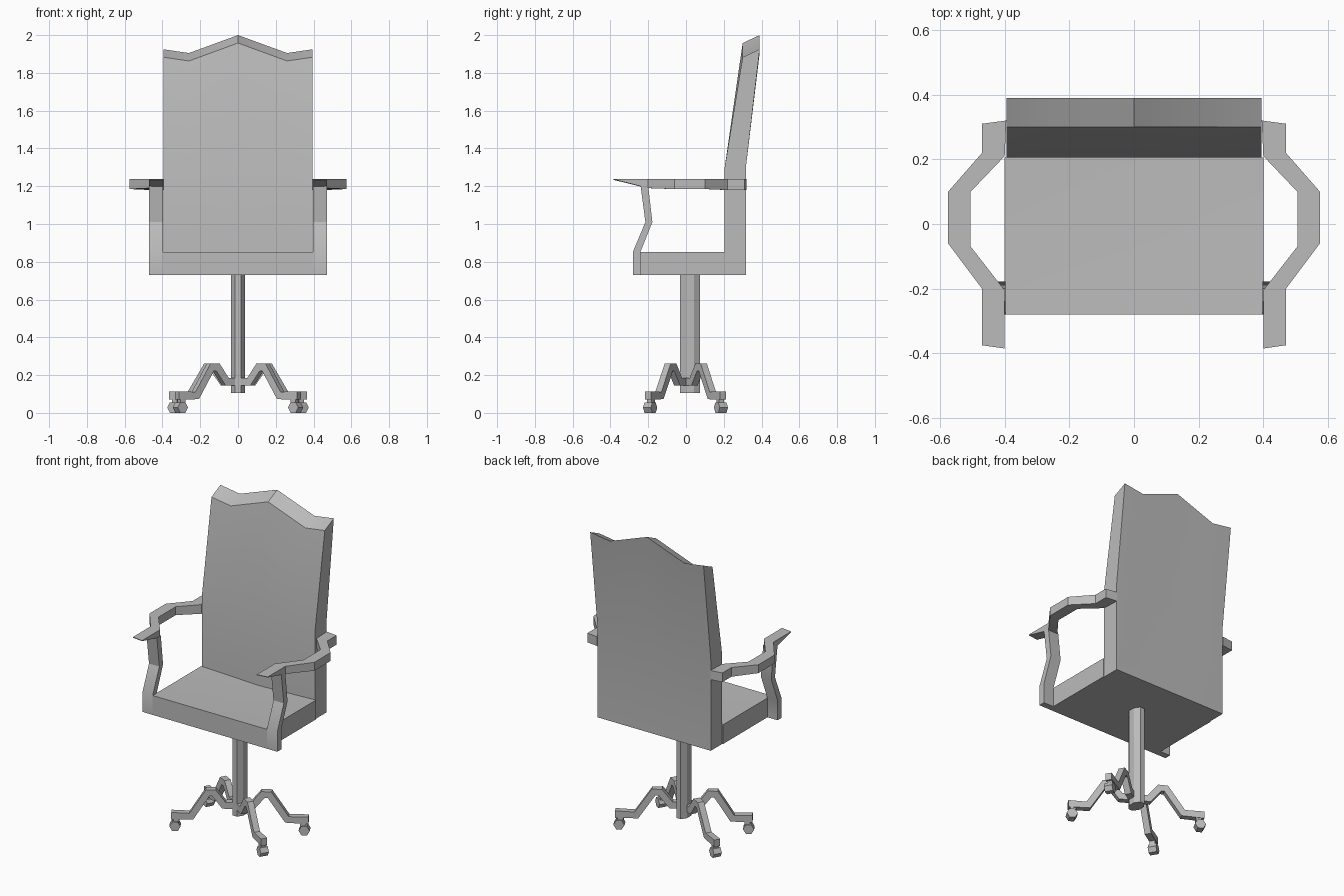
import bpy, bmesh, math
from mathutils import Vector

if "Cube" in bpy.data.objects:
    bpy.data.objects.remove(bpy.data.objects["Cube"])

grey = bpy.data.materials.new("plain grey")
grey.use_nodes = True
GREY = (0.5, 0.5, 0.5, 1)
grey.diffuse_color = GREY
grey.node_tree.nodes["Principled BSDF"].inputs["Base Color"].default_value = GREY


def loft(name, rings):
    """Skin a closed solid through rings of equal point count."""
    bm = bmesh.new()
    rows = [[bm.verts.new(p) for p in ring] for ring in rings]
    n = len(rows[0])
    for a, b in zip(rows, rows[1:]):
        for i in range(n):
            j = (i + 1) % n
            bm.faces.new((a[i], a[j], b[j], b[i]))
    bm.faces.new(rows[0])
    bm.faces.new(rows[-1])
    bmesh.ops.recalc_face_normals(bm, faces=bm.faces)
    mesh = bpy.data.meshes.new(name)
    bm.to_mesh(mesh)
    bm.free()
    mesh.materials.append(grey)
    obj = bpy.data.objects.new(name, mesh)
    bpy.context.collection.objects.link(obj)
    bpy.ops.object.select_all(action='DESELECT')
    obj.select_set(True)
    bpy.context.view_layer.objects.active = obj
    bpy.ops.object.shade_smooth_by_angle()
    return obj


# Seat with a shallow dip towards the back centre
loft("seat", [[(x, -0.28, 0.73), (x, -0.28, 0.852), (x, -0.03, 0.852 - dip),
               (x, 0.205, 0.852 - dip), (x, 0.205, 0.73)]
              for x, dip in ((-0.4, 0), (0, 0.015), (0.4, 0))])

# Backrest: bent side profile with a peaked crest
crest = ((-0.395, 1.925), (-0.26, 1.905), (0, 2.0), (0.26, 1.905), (0.395, 1.925))
loft("backrest", [[(x, 0.205, 0.73), (x, 0.205, 1.3), (x, 0.3, top - 0.042),
                   (x, 0.39, top), (x, 0.317, 1.3), (x, 0.317, 0.73)]
                  for x, top in crest])

# Armrest stations: y inner, x inner, y outer, x outer, underside height
ARM = ((0.32, 0.395, 0.31, 0.47, 1.18), (0.21, 0.4, 0.22, 0.47, 1.18),
       (0.1, 0.505, 0.1, 0.575, 1.185), (-0.07, 0.505, -0.06, 0.575, 1.185),
       (-0.205, 0.4, -0.2, 0.47, 1.19), (-0.385, 0.4, -0.375, 0.47, 1.234))
# Arm post stations: front y, back y, height
POST = ((-0.28, -0.24, 0.73), (-0.28, -0.24, 0.855),
        (-0.215, -0.178, 1.01), (-0.24, -0.2, 1.2))
for side, s in (("left", 1), ("right", -1)):
    loft(side + "_armrest", [[(s * xi, yi, low), (s * xo, yo, low),
                              (s * xo, yo, 1.238), (s * xi, yi, 1.238)]
                             for yi, xi, yo, xo, low in ARM])
    loft(side + "_arm_post", [[(s * 0.398, f, z), (s * 0.47, f, z),
                               (s * 0.47, b, z), (s * 0.398, b, z)]
                              for f, b, z in POST])

# Central column
octagon = [math.radians(45 * i + 22.5) for i in range(8)]
loft("column", [[(0.04 * math.cos(a), 0.021 + 0.058 * math.sin(a), z) for a in octagon]
                for z in (0.105, 0.74)])

# Four arched legs: fraction of reach, centre height
LEG = ((0, 0.165), (0.22, 0.165), (0.38, 0.242), (0.48, 0.242), (0.74, 0.092), (1.06, 0.092))


def leg(name, foot):
    out = foot.normalized()
    across = Vector((-out.y, out.x, 0)) * 0.019
    pts = [foot * f + Vector((0, 0, z)) for f, z in LEG]
    rings = []
    for i, p in enumerate(pts):
        d1 = (p - pts[max(i - 1, 0)]).normalized()
        d2 = (pts[min(i + 1, len(pts) - 1)] - p).normalized()
        t = (d1 + d2).normalized()
        up = Vector((-out.x * t.z, -out.y * t.z, t.dot(out))) * 0.022
        rings.append([p - across - up, p + across - up, p + across + up, p - across + up])
    loft(name + "_leg", rings)
    # Caster stem and six-sided wheel
    stem = foot * 0.98
    loft(name + "_caster_stem",
         [[stem + across * u + out * 0.016 * v + Vector((0, 0, z))
           for u, v in ((-.8, -1), (.8, -1), (.8, 1), (-.8, 1))] for z in (0.035, 0.08)])
    loft(name + "_caster",
         [[foot + across * w + out * 0.032 * math.cos(a)
           + Vector((0, 0, 0.028 + 0.032 * math.sin(a)))
           for a in [math.radians(60 * i) for i in range(6)]] for w in (-1.3, 1.3)])


for side, s in (("left", 1), ("right", -1)):
    leg("front_" + side, Vector((s * 0.305, -0.19, 0)))
    leg("rear_" + side, Vector((s * 0.335, 0.185, 0)))
